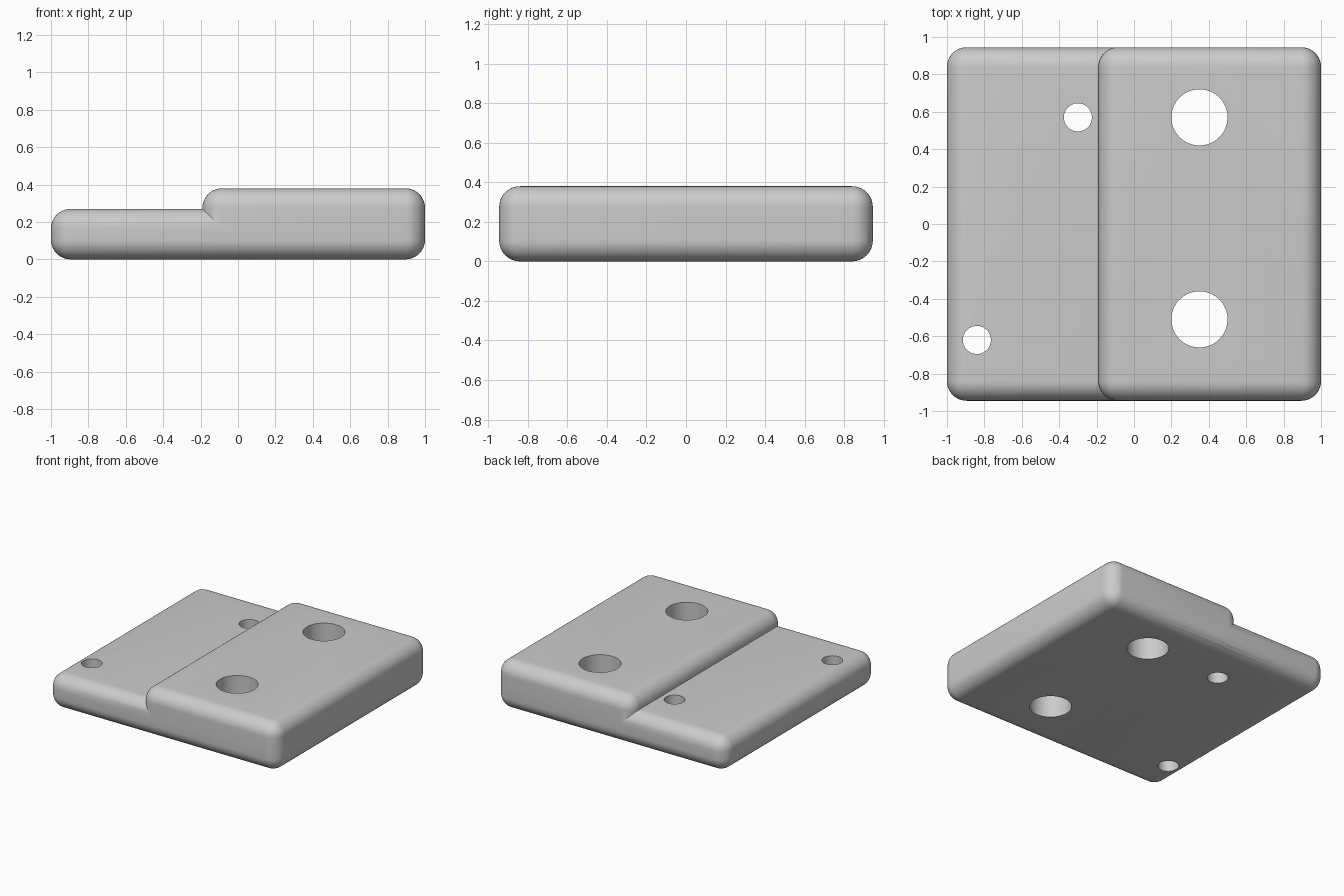
import bpy
import bmesh
from mathutils import Matrix

if "Cube" in bpy.data.objects:
    bpy.data.objects.remove(bpy.data.objects["Cube"])

HALF_DEPTH = 0.945
RADIUS = 0.105

grey = bpy.data.materials.new("plain grey")
grey.use_nodes = True
colour = (0.6, 0.6, 0.6, 1)
grey.diffuse_color = colour
grey.node_tree.nodes["Principled BSDF"].inputs["Base Color"].default_value = colour


def finish(name, bm):
    mesh = bpy.data.meshes.new(name)
    bm.to_mesh(mesh)
    bm.free()
    mesh.materials.append(grey)
    obj = bpy.data.objects.new(name, mesh)
    bpy.context.collection.objects.link(obj)
    return obj


def rounded_slab(name, left, right, height):
    bm = bmesh.new()
    place = Matrix.Translation(((left + right) / 2, 0, height / 2))
    size = Matrix.Diagonal((right - left, 2 * HALF_DEPTH, height, 1))
    bmesh.ops.create_cube(bm, size=1, matrix=place @ size)
    bmesh.ops.bevel(bm, geom=bm.edges[:], offset=RADIUS, segments=10,
                    profile=0.5, affect="EDGES", clamp_overlap=True)
    return finish(name, bm)


def combine(target, other, operation):
    mod = target.modifiers.new(operation.title(), "BOOLEAN")
    mod.operation = operation
    mod.solver = "EXACT"
    mod.object = other
    bpy.context.view_layer.objects.active = target
    bpy.ops.object.modifier_apply(modifier=mod.name)
    bpy.data.objects.remove(other)


# Stepped body: a low plate merged with a taller block
body = rounded_slab("stepped_plate", -1, 1, 0.27)
combine(body, rounded_slab("raised_block", -0.19, 1, 0.38), "UNION")

# Two large and two small through holes
bm = bmesh.new()
for x, y, radius in ((0.35, 0.57, 0.15), (0.35, -0.51, 0.15),
                     (-0.3, 0.57, 0.075), (-0.84, -0.62, 0.075)):
    bmesh.ops.create_cone(bm, cap_ends=True, segments=64, radius1=radius,
                          radius2=radius, depth=2,
                          matrix=Matrix.Translation((x, y, 0)))
combine(body, finish("hole_cutters", bm), "DIFFERENCE")

# Smooth rounded edges, crisp step and hole rims
bpy.ops.object.select_all(action="DESELECT")
body.select_set(True)
bpy.context.view_layer.objects.active = body
bpy.ops.object.shade_smooth_by_angle(angle=0.52)
